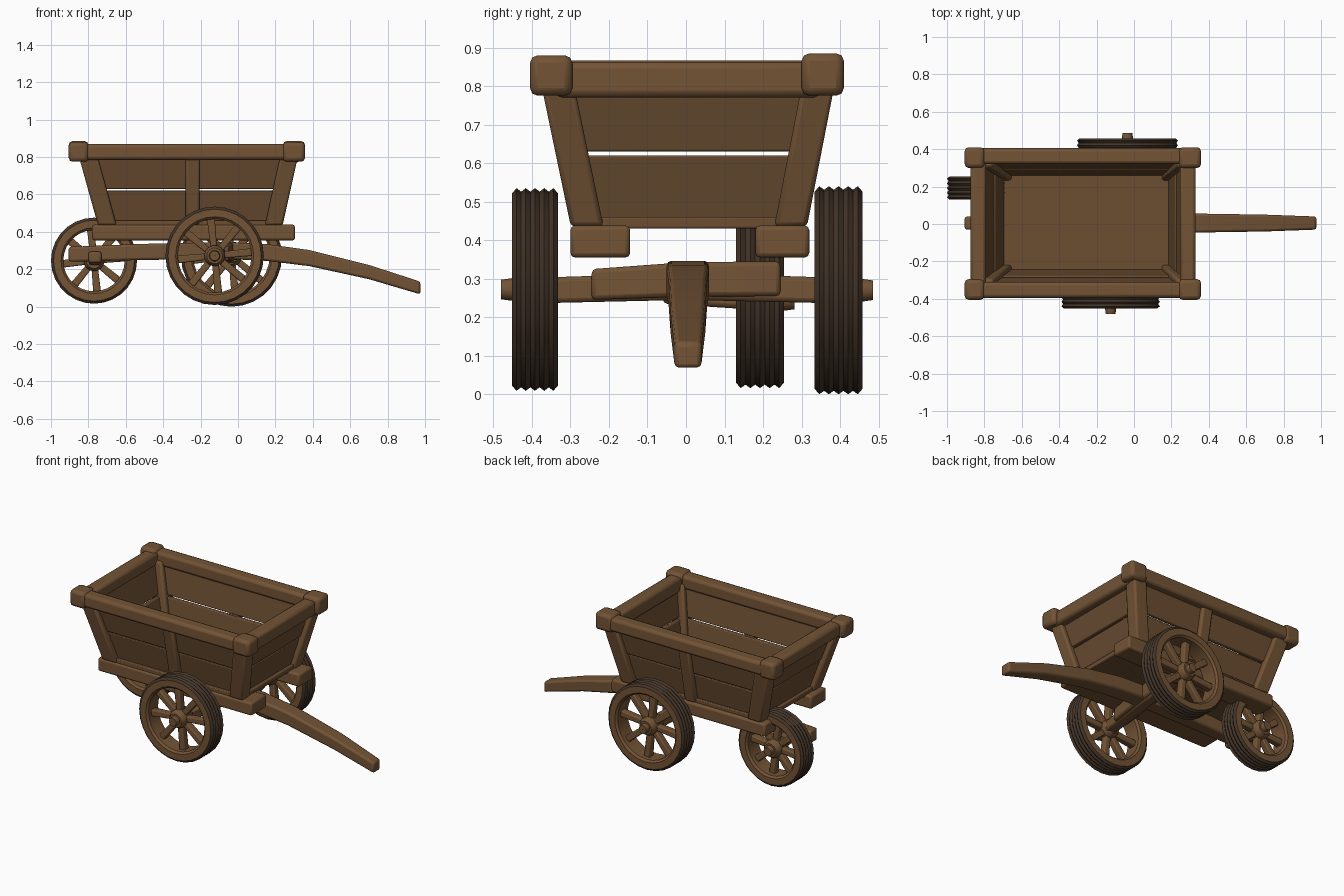
import bpy, bmesh
from math import pi, sin, cos

if "Cube" in bpy.data.objects:
    bpy.data.objects.remove(bpy.data.objects["Cube"], do_unlink=True)


def material(name, rgb):
    m = bpy.data.materials.new(name)
    m.use_nodes = True
    m.diffuse_color = (*rgb, 1)
    m.node_tree.nodes["Principled BSDF"].inputs["Base Color"].default_value = (*rgb, 1)
    return m


WOOD = material("brown wood", (0.17, 0.087, 0.036))
PLANK = material("plank wood", (0.145, 0.074, 0.031))
TYRE = material("dark tyre", (0.055, 0.034, 0.021))


def finish(name, bm, mats, bevel=0.0):
    bmesh.ops.recalc_face_normals(bm, faces=bm.faces)
    me = bpy.data.meshes.new(name)
    bm.to_mesh(me)
    bm.free()
    for m in mats:
        me.materials.append(m)
    ob = bpy.data.objects.new(name, me)
    bpy.context.collection.objects.link(ob)
    bpy.ops.object.select_all(action="DESELECT")
    ob.select_set(True)
    bpy.context.view_layer.objects.active = ob
    bpy.ops.object.shade_smooth_by_angle(angle=0.7)
    if bevel:
        mod = ob.modifiers.new("worn edges", "BEVEL")
        mod.width, mod.segments, mod.angle_limit = bevel, 2, 0.6
    return ob


def add_loft(bm, rings):
    vs = [[bm.verts.new(p) for p in r] for r in rings]
    n = len(rings[0])
    for a, b in zip(vs, vs[1:]):
        for i in range(n):
            bm.faces.new((a[i], a[(i + 1) % n], b[(i + 1) % n], b[i]))
    bm.faces.new(vs[0])
    bm.faces.new(vs[-1])


def loft(name, rings, mat=WOOD, bevel=0.012):
    bm = bmesh.new()
    add_loft(bm, rings)
    return finish(name, bm, [mat], bevel)


def flat(x0, x1, y0, y1, z):
    return [(x0, y0, z), (x1, y0, z), (x1, y1, z), (x0, y1, z)]


def box(name, x0, x1, y0, y1, z0, z1, mat=WOOD, bevel=0.012):
    return loft(name, [flat(x0, x1, y0, y1, z0), flat(x0, x1, y0, y1, z1)], mat, bevel)


def lathe(name, centre, profile, mats, segments=28, dark_above=9.0):
    """Turn a closed (radius, y) profile around a y axis."""
    bm = bmesh.new()
    cx, cy, cz = centre
    rows = [[bm.verts.new((cx + r * cos(a), cy + y, cz + r * sin(a))) for r, y in profile]
            for a in (2 * pi * i / segments for i in range(segments))]
    n = len(profile)
    for i in range(segments):
        a, b = rows[i], rows[(i + 1) % segments]
        for j in range(n):
            k = (j + 1) % n
            f = bm.faces.new((a[j], a[k], b[k], b[j]))
            f.material_index = int((profile[j][0] + profile[k][0]) / 2 > dark_above)
    return finish(name, bm, mats)


# Sloping tub: outer limits at a given height
def tub(z):
    t = (z - 0.44) / 0.36
    return -0.75 - 0.1 * t, 0.24 + 0.08 * t, -0.30 - 0.075 * t, 0.315 + 0.07 * t


def tub_part(name, z0, z1, place, mat, bevel):
    return loft(name, [flat(*place(*tub(z)), z) for z in (z0, z1)], mat, bevel)


for label, z0, z1, d in (("lower", 0.43, 0.62, 0.035), ("upper", 0.63, 0.82, 0.03)):
    walls = {
        "right": lambda a, b, c, e: (a + .03, b - .03, c + d, c + d + .025),
        "left": lambda a, b, c, e: (a + .03, b - .03, e - d - .025, e - d),
        "front": lambda a, b, c, e: (b - d - .025, b - d, c + .03, e - .03),
        "rear": lambda a, b, c, e: (a + d, a + d + .025, c + .03, e - .03),
    }
    for side, place in walls.items():
        tub_part(f"{label}_{side}_plank", z0, z1, place, PLANK, 0.005)

box("floor", -0.74, 0.23, -0.29, 0.30, 0.43, 0.46, PLANK, 0.005)

# Posts at the corners and in the middle of each long side
posts = {
    "front_right": lambda a, b, c, e: (b - .095, b, c, c + .085),
    "front_left": lambda a, b, c, e: (b - .095, b, e - .085, e),
    "rear_right": lambda a, b, c, e: (a, a + .1, c, c + .085),
    "rear_left": lambda a, b, c, e: (a, a + .1, e - .085, e),
    "middle_right": lambda a, b, c, e: (-.28, -.205, c + .005, c + .05),
    "middle_left": lambda a, b, c, e: (-.28, -.205, e - .05, e - .005),
}
for side, place in posts.items():
    tub_part(f"{side}_post", 0.435, 0.82, place, WOOD, 0.012)

# Top rim with corner blocks
box("right_rim", -0.89, 0.34, -0.395, -0.31, 0.785, 0.87, WOOD, 0.018)
box("left_rim", -0.89, 0.34, 0.32, 0.405, 0.785, 0.87, WOOD, 0.018)
box("front_rim", 0.245, 0.33, -0.34, 0.35, 0.77, 0.863, WOOD, 0.018)
box("rear_rim", -0.875, -0.79, -0.34, 0.35, 0.785, 0.867, WOOD, 0.018)
for end, x0, x1 in (("front", 0.24, 0.358), ("rear", -0.905, -0.8)):
    box(f"{end}_right_block", x0, x1, -0.405, -0.295, 0.775, 0.88, WOOD, 0.02)
    box(f"{end}_left_block", x0, x1, 0.30, 0.41, 0.775, 0.885, WOOD, 0.02)

# Rails under the tub
box("right_rail", -0.78, 0.305, -0.30, -0.145, 0.355, 0.438)
box("left_rail", -0.78, 0.305, 0.18, 0.32, 0.355, 0.438)


# Long centre beam running into the drooping pull shaft
def section(x, z, w, h):
    return [(x, -w + .005, z - h), (x, w + .005, z - h), (x, w + .005, z + h), (x, -w + .005, z + h)]


loft("centre_beam", [section(-0.905, 0.28, .035, .04), section(-0.5, 0.293, .045, .043),
                     section(-0.05, 0.30, .05, .045)])
loft("pull_shaft", [section(-0.1, 0.302, .055, .045), section(0.15, 0.29, .055, .045),
                    section(0.38, 0.26, .05, .043), section(0.7, 0.185, .045, .038),
                    section(0.975, 0.1, .035, .034)])


# Axles, slightly skewed to meet both wheels
def across(x, y, z, w, h):
    return [(x - w, y, z - h), (x + w, y, z - h), (x + w, y, z + h), (x - w, y, z + h)]


loft("front_axle", [across(-.125, -.44, .268, .035, .033), across(-.075, 0, .28, .035, .035),
                    across(-.03, .44, .268, .035, .033)])
loft("axle_block", [across(-.10, -.245, .285, .05, .04), across(-.075, .0, .298, .055, .045),
                    across(-.05, .245, .30, .05, .045)])
loft("rear_axle", [across(-.765, -.06, .265, .035, .03), across(-.765, .25, .245, .03, .03)])


# Spoked wheels
def wheel(name, x, y, z, radius, half, out):
    tread = [(radius - (0.009 if i % 2 else 0), -half + 0.012 + i * (2 * half - 0.024) / 8)
             for i in range(9)]
    inner = radius - 0.066
    profile = [(radius - .014, -half)] + tread + [
        (radius - .014, half), (inner + .012, half), (inner, half - .012),
        (inner, -half + .012), (inner + .012, -half)]
    lathe(name + "_rim", (x, y, z), profile, [WOOD, TYRE], dark_above=radius - .015)
    # hub barrel with a narrow axle cap outside
    cap = half + 0.028
    hub = [(.001, -half), (.042, -half), (.056, -half + .02), (.056, half - .02),
           (.042, half), (.03, half), (.026, cap), (.001, cap)]
    lathe(name + "_hub", (x, y, z), [(r, v * out) for r, v in hub], [WOOD], 14)
    bm = bmesh.new()
    for k in range(8):
        a = k * pi / 4 + 0.1
        c, s = cos(a), sin(a)
        rings = []
        for r, w in ((0.03, .017), (inner + .015, .021)):
            rings.append([(x + r * c - u * w * s, y + v * 0.022, z + r * s + u * w * c)
                          for u, v in ((-1, -1), (1, -1), (1, 1), (-1, 1))])
        add_loft(bm, rings)
    finish(name + "_spokes", bm, [WOOD], 0.007)


wheel("right_wheel", -0.125, -0.392, 0.272, 0.263, 0.06, -1)
wheel("left_wheel", -0.035, 0.396, 0.27, 0.27, 0.062, 1)
wheel("rear_wheel", -0.77, 0.192, 0.246, 0.23, 0.062, 1)
